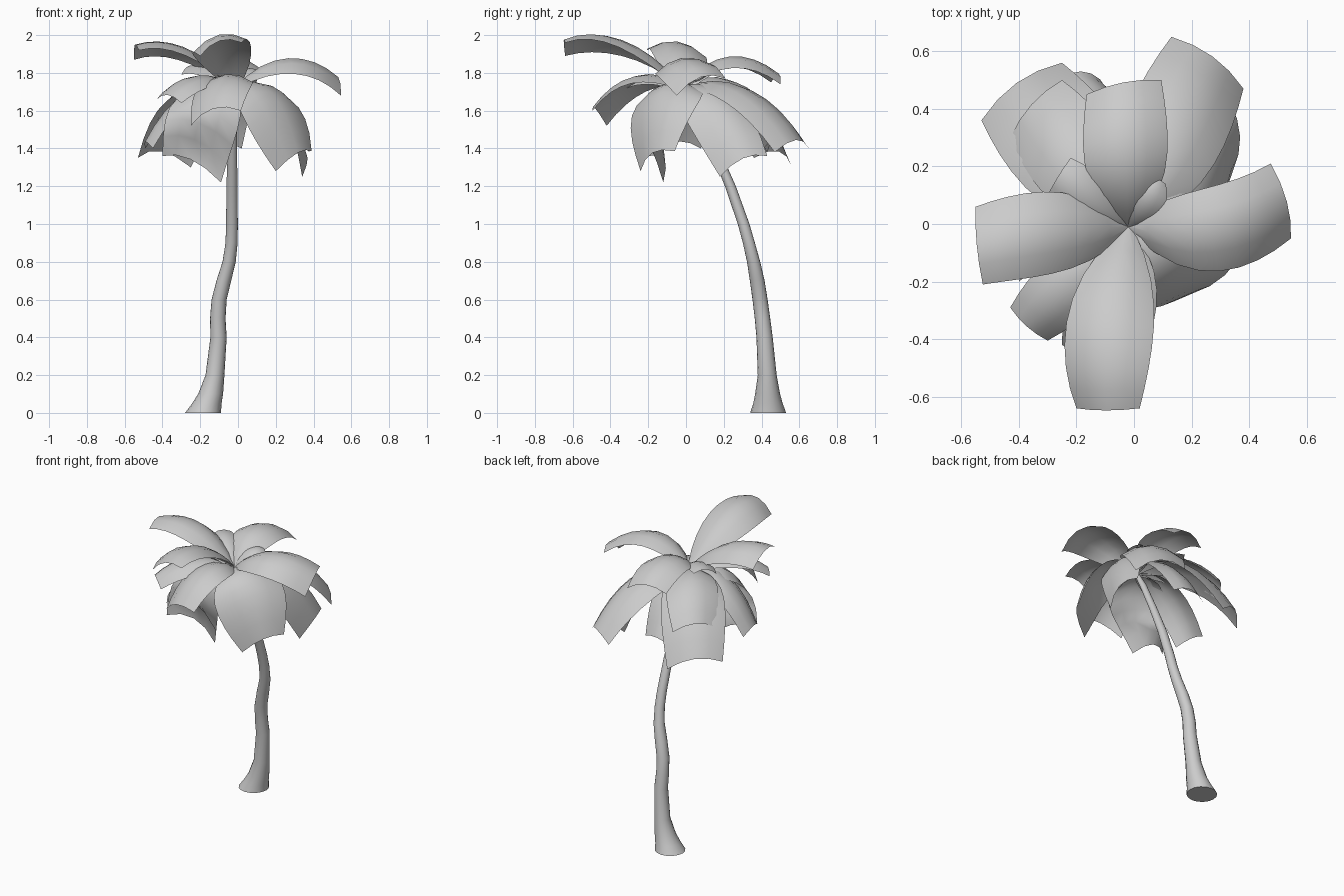
import bpy
import bmesh
import math
from mathutils import Vector

# Remove only the default cube
default_cube = bpy.data.objects.get("Cube")
if default_cube:
    bpy.data.objects.remove(default_cube, do_unlink=True)

# One plain grey for the whole tree
grey = bpy.data.materials.new("light grey")
grey.use_nodes = True
grey.diffuse_color = (0.6, 0.6, 0.6, 1)
grey.node_tree.nodes["Principled BSDF"].inputs["Base Color"].default_value = grey.diffuse_color


def finish(bm, name, sharp_angle):
    """Turn a bmesh into a smooth shaded object."""
    mesh = bpy.data.meshes.new(name)
    bm.to_mesh(mesh)
    bm.free()
    mesh.materials.append(grey)
    obj = bpy.data.objects.new(name, mesh)
    bpy.context.collection.objects.link(obj)
    bpy.ops.object.select_all(action='DESELECT')
    obj.select_set(True)
    bpy.context.view_layer.objects.active = obj
    bpy.ops.object.shade_smooth_by_angle(angle=math.radians(sharp_angle))


def bridge(bm, rows, closed):
    """Fill quads between neighbouring rows of vertices."""
    for low, high in zip(rows, rows[1:]):
        count = len(low)
        for i in range(count if closed else count - 1):
            j = (i + 1) % count
            bm.faces.new((low[i], low[j], high[j], high[i]))


def build_trunk(stations, sides):
    """Leaning tube through stations of x, y, z, radius."""
    bm = bmesh.new()
    rings = []
    for x, y, z, radius in stations:
        ring = []
        for i in range(sides):
            angle = math.tau * i / sides
            offset = Vector((math.cos(angle), math.sin(angle), 0)) * radius
            ring.append(bm.verts.new(Vector((x, y, z)) + offset))
        rings.append(ring)
    bridge(bm, rings, True)
    bm.faces.new(list(reversed(rings[0])))
    bm.faces.new(rings[-1])
    finish(bm, "trunk", 50)


def build_frond(name, corner_a, corner_b, arch, fullness, sway=(0, 0), steps=8, across=4):
    """Arched, cupped leaf from the crown to a blunt tip between two corners."""
    corner_a, corner_b = Vector(corner_a), Vector(corner_b)
    tip = (corner_a + corner_b) / 2
    span = corner_b - corner_a
    reach = tip - CROWN
    control = CROWN + reach * 0.58 + Vector((*sway, 0))
    control.z = arch
    # Sideways direction at the base, matched to the tip's direction
    base_side = Vector((-reach.y, reach.x, 0)).normalized()
    if base_side.dot(span) < 0:
        base_side.negate()
    bm = bmesh.new()
    rows = []
    for step in range(steps + 1):
        t = step / steps
        centre = CROWN * (1 - t) ** 2 + control * 2 * t * (1 - t) + tip * t * t
        tangent = ((control - CROWN) * (1 - t) + (tip - control) * t).normalized()
        side = base_side.lerp(span.normalized(), t).normalized()
        normal = side.cross(tangent).normalized()
        if normal.z < 0:
            normal.negate()
        lift = (normal + Vector((0, 0, 1))).normalized()
        # Leaf opens quickly, then stays broad to the tip
        opening = 1 - (1 - t) ** 4 + fullness * 4 * t * (1 - t)
        width = span.length * opening + 0.03 * (1 - t)
        row = []
        for i in range(across + 1):
            u = 2 * i / across - 1
            cup = (1 - u * u) * width * 0.2
            row.append(bm.verts.new(centre + side * (u * width / 2) + lift * cup))
        rows.append(row)
    bridge(bm, rows, False)
    bmesh.ops.recalc_face_normals(bm, faces=bm.faces)
    if sum(face.normal.z for face in bm.faces) < 0:
        bmesh.ops.reverse_faces(bm, faces=bm.faces)
    finish(bm, name, 60)


CROWN = Vector((-0.02, -0.01, 1.71))

# Trunk: flared foot, gentle wobble, lean towards the front
build_trunk([
    (-.185, .435, 0, .095), (-.165, .434, .05, .078), (-.145, .432, .1, .066),
    (-.122, .43, .2, .05), (-.103, .416, .4, .043), (-.107, .405, .5, .041),
    (-.1, .392, .6, .04), (-.075, .377, .7, .039), (-.047, .358, .8, .035),
    (-.034, .333, .9, .032), (-.032, .305, 1, .031), (-.032, .235, 1.2, .029),
    (-.03, .15, 1.4, .025), (-.025, .06, 1.6, .022), (-.02, -.005, 1.72, .015),
], 16)

# Fronds: name, two tip corners, arch height, fullness, sideways sway
UPPER = [
    ("upper_frond_front", (-.2, -.64, 1.89), (.02, -.64, 1.96), 2.01, .33, (-.05, 0)),
    ("upper_frond_left", (.475, .21, 1.77), (.545, -.05, 1.68), 1.92, .05, (0, -.12)),
    ("upper_frond_right", (-.55, .06, 1.87), (-.525, -.21, 1.92), 1.96, .05, (0, .03)),
    ("upper_frond_back", (-.165, .45, 1.75), (.095, .5, 1.74), 1.93, .1, (0, -.04)),
]
MIDDLE = [
    ("middle_frond_front", (-.25, -.42, 1.52), (.015, -.495, 1.6), 1.81, .1),
    ("middle_frond_front_right", (-.43, -.29, 1.66), (-.3, -.405, 1.64), 1.8, .3),
    ("middle_frond_back_right", (-.43, .3, 1.54), (-.25, .5, 1.53), 1.78, .2),
    ("small_leaf_back_right", (-.3, .1, 1.79), (-.22, .23, 1.82), 1.83, .1),
    ("small_leaf_back_left", (.055, .17, 1.8), (.11, .14, 1.8), 1.82, 1.2),
]
LOWER = [
    ("lower_frond_front_left", (.2, -.24, 1.28), (.39, -.06, 1.385), 1.71, .6, (0, -.04)),
    ("lower_frond_left", (.34, .18, 1.25), (.33, .43, 1.36), 1.73, .2, (.03, -.06)),
    ("lower_frond_back_left", (.13, .65, 1.4), (.38, .47, 1.38), 1.75, .15),
    ("lower_frond_back", (.02, .41, 1.4), (-.2, .43, 1.38), 1.73, .15),
    ("lower_frond_back_right", (-.53, .36, 1.35), (-.25, .56, 1.3), 1.76, .15),
    ("lower_frond_front", (-.4, -.2, 1.36), (-.09, -.12, 1.22), 1.73, .1, (-.03, -.13)),
    ("lower_frond_right", (-.49, .08, 1.4), (-.45, -.13, 1.4), 1.74, .15),
]
for frond in UPPER + MIDDLE + LOWER:
    build_frond(*frond)
